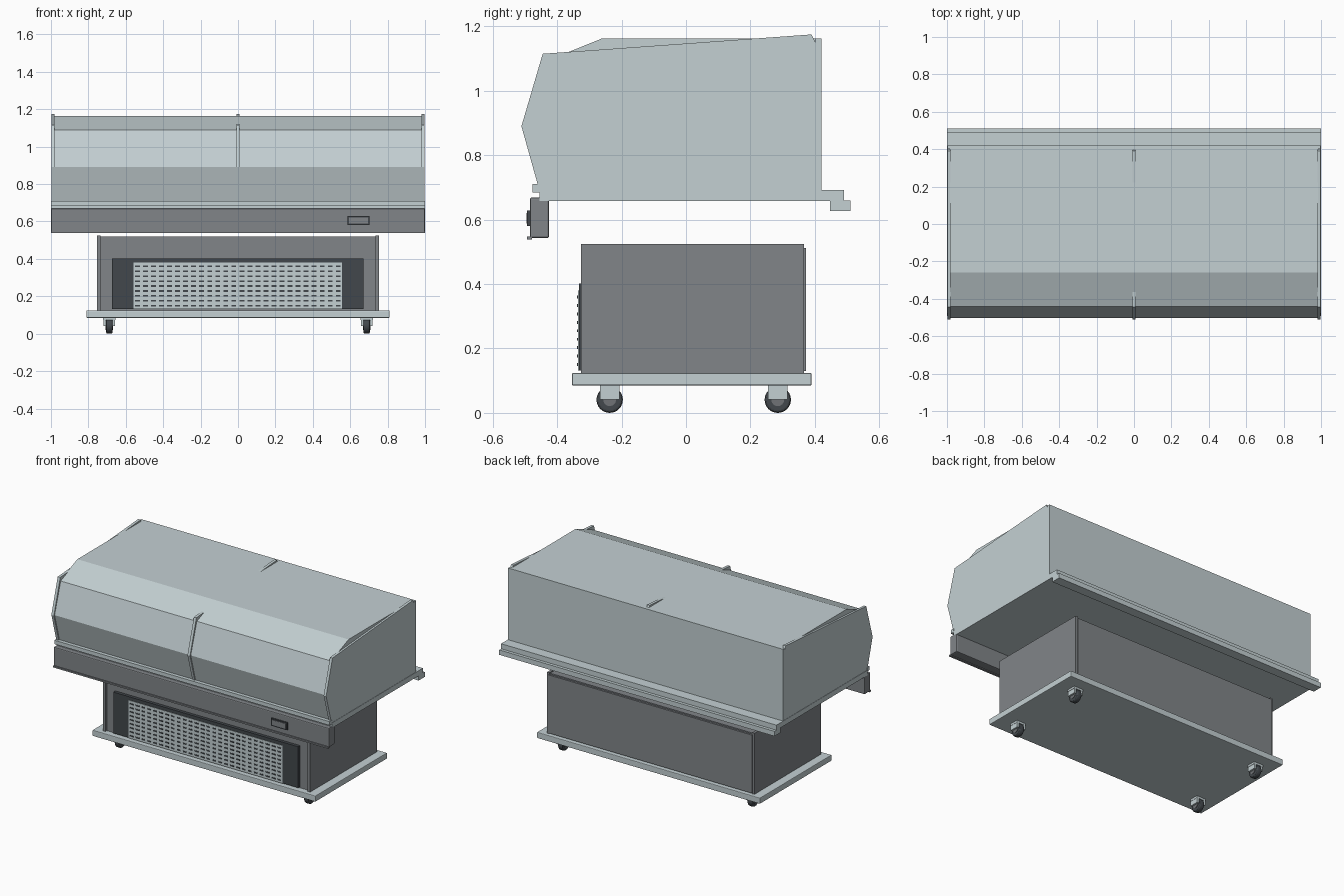
import bpy, bmesh, math
from mathutils import Matrix, Vector

cube = bpy.data.objects.get("Cube")
if cube:
    bpy.data.objects.remove(cube, do_unlink=True)


def material(name, rgb):
    m = bpy.data.materials.new(name)
    m.use_nodes = True
    m.diffuse_color = (*rgb, 1)
    m.node_tree.nodes["Principled BSDF"].inputs["Base Color"].default_value = (*rgb, 1)
    return m


LIGHT = material("pale steel", (0.55, 0.63, 0.65))
GREY = material("mid grey", (0.22, 0.235, 0.25))
BLACK = material("charcoal", (0.055, 0.064, 0.072))
HUB = material("hub grey", (0.16, 0.17, 0.18))


def finish(name, bm, mat, bevel=0):
    bmesh.ops.recalc_face_normals(bm, faces=bm.faces)
    mesh = bpy.data.meshes.new(name)
    bm.to_mesh(mesh)
    bm.free()
    mesh.materials.append(mat)
    ob = bpy.data.objects.new(name, mesh)
    bpy.context.collection.objects.link(ob)
    if bevel:
        mod = ob.modifiers.new("bevel", "BEVEL")
        mod.width = bevel
        mod.segments = 2
    return ob


def add_box(bm, x, y, z):
    size = Vector((x[1] - x[0], y[1] - y[0], z[1] - z[0]))
    mid = Vector((x[0] + x[1], y[0] + y[1], z[0] + z[1])) / 2
    bmesh.ops.create_cube(bm, size=1, matrix=Matrix.Translation(mid) @ Matrix.Diagonal((*size, 1)))


def box(name, x, y, z, mat, bevel=0):
    bm = bmesh.new()
    add_box(bm, x, y, z)
    return finish(name, bm, mat, bevel)


def extrude(name, profile, x0, x1, mat):
    """Extrude a y-z profile along x."""
    bm = bmesh.new()
    face = bm.faces.new([bm.verts.new((x0, y, z)) for y, z in profile])
    new = bmesh.ops.extrude_face_region(bm, geom=[face])["geom"]
    bmesh.ops.translate(bm, vec=(x1 - x0, 0, 0),
                        verts=[v for v in new if isinstance(v, bmesh.types.BMVert)])
    return finish(name, bm, mat)


def wheel(name, x, y, z, radius, width, mat, bevel=0):
    bm = bmesh.new()
    bmesh.ops.create_cone(bm, cap_ends=True, segments=24, radius1=radius, radius2=radius, depth=width,
                          matrix=Matrix.Translation((x, y, z)) @ Matrix.Rotation(math.pi / 2, 4, "Y"))
    ob = finish(name, bm, mat)
    if bevel:
        mod = ob.modifiers.new("bevel", "BEVEL")
        mod.width = bevel
        mod.segments = 3
    for p in ob.data.polygons:
        p.use_smooth = len(p.vertices) == 4
    return ob


# Upper display case
case = [(-0.448, 0.69), (-0.503, 0.89), (-0.44, 1.09), (-0.26, 1.163), (0.41, 1.163), (0.41, 0.69)]
panel = [(-0.455, 0.69), (-0.511, 0.89), (-0.445, 1.115), (0.39, 1.175), (0.402, 1.15), (0.41, 0.69)]
extrude("case_shell", case, -0.985, 0.985, LIGHT)
extrude("left_side_panel", panel, 0.98, 0.998, LIGHT)
extrude("right_side_panel", panel, -0.998, -0.98, LIGHT)
extrude("centre_divider", panel, -0.009, 0.009, LIGHT)
box("back_panel", (-0.998, 0.998), (0.402, 0.42), (0.69, 1.163), LIGHT)

# Deck and its rails
box("deck", (-1, 1), (-0.455, 0.49), (0.658, 0.692), LIGHT)
box("front_rail", (-1, 1), (-0.477, -0.453), (0.685, 0.71), LIGHT)
box("back_rail", (-1, 1), (0.447, 0.51), (0.627, 0.659), LIGHT)

# Front fascia with control display
box("front_fascia", (-1, 1), (-0.485, -0.425), (0.543, 0.669), GREY, 0.006)
box("fascia_lip", (-1, 1), (-0.493, -0.478), (0.538, 0.548), GREY)
box("display_frame", (0.585, 0.702), (-0.494, -0.484), (0.58, 0.629), BLACK)
box("display_screen", (0.593, 0.694), (-0.496, -0.492), (0.588, 0.621), GREY)

# Lower cabinet
for side, s in (("left", 1), ("right", -1)):
    box(side + "_cabinet_side", sorted((s * 0.735, s * 0.753)), (-0.326, 0.366), (0.122, 0.525), GREY)
box("cabinet_body", (-0.738, 0.738), (-0.312, 0.36), (0.122, 0.52), GREY)
box("cabinet_back", (-0.74, 0.74), (0.355, 0.372), (0.13, 0.512), GREY)

# Ventilation grille with slots
box("grille_frame", (-0.673, 0.67), (-0.333, -0.31), (0.132, 0.402), BLACK)
box("grille_plate", (-0.56, 0.557), (-0.336, -0.33), (0.132, 0.38), LIGHT)
slots = bmesh.new()
COLS, ROWS = 26, 9
for c in range(COLS):
    for r in range(ROWS):
        x = -0.538 + c * 1.074 / (COLS - 1)
        z = 0.15 + r * 0.21 / (ROWS - 1)
        add_box(slots, (x - 0.013, x + 0.013), (-0.338, -0.334), (z - 0.0045, z + 0.0045))
finish("grille_slots", slots, BLACK)

# Base plate and casters
box("base_plate", (-0.81, 0.81), (-0.354, 0.39), (0.085, 0.124), LIGHT, 0.004)
for x, side in ((0.688, "left"), (-0.688, "right")):
    for y, end in ((-0.237, "front"), (0.285, "back")):
        name = f"{end}_{side}_caster"
        box(name + "_mount", (x - 0.033, x + 0.033), (y - 0.03, y + 0.03), (0.072, 0.086), LIGHT)
        for s in (-1, 1):
            box(name + "_fork", sorted((x + s * 0.018, x + s * 0.031)),
                (y - 0.03, y + 0.03), (0.042, 0.074), LIGHT)
        wheel(name + "_wheel", x, y, 0.041, 0.041, 0.034, BLACK, 0.008)
        wheel(name + "_hub", x, y, 0.041, 0.02, 0.04, HUB)
